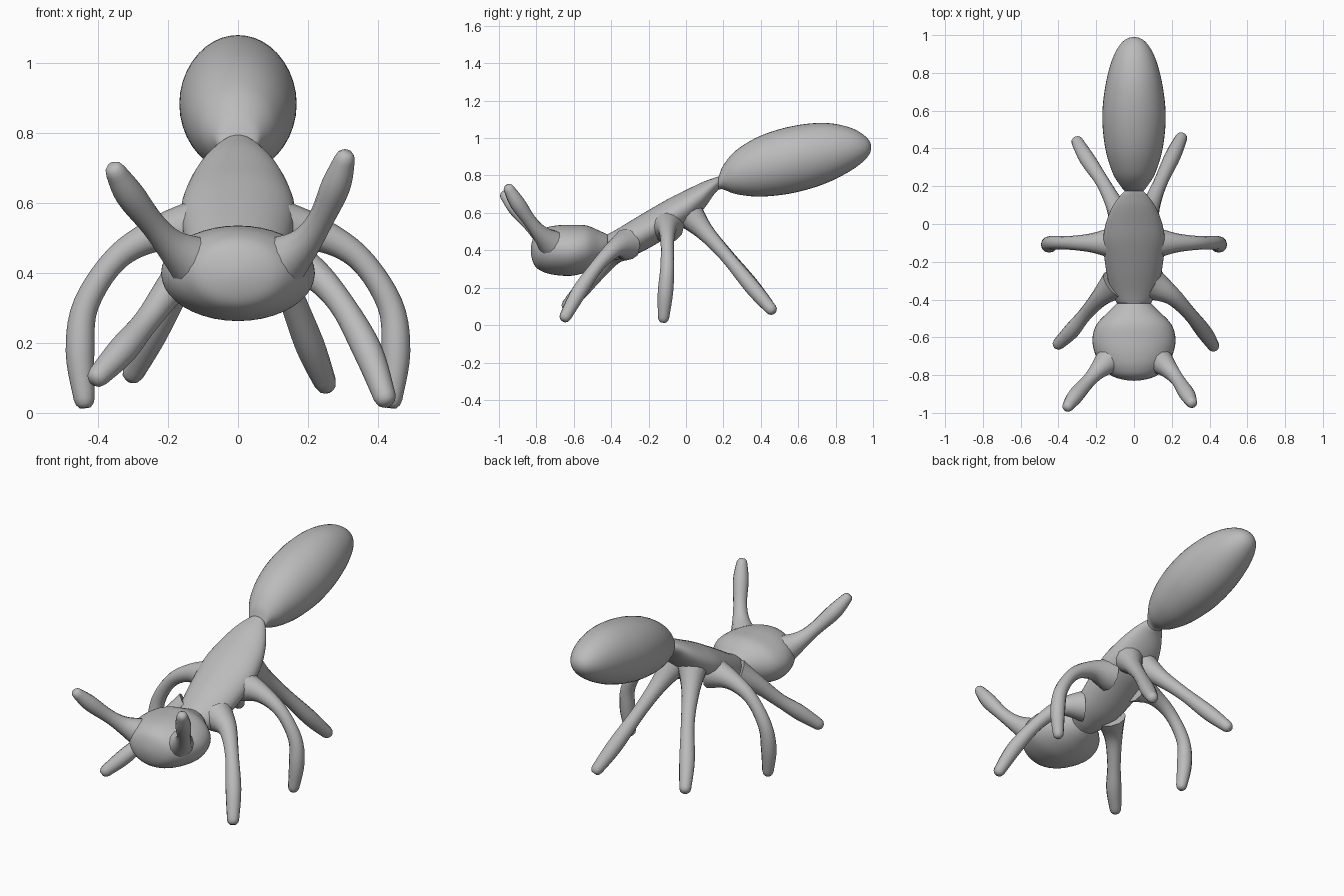
import bpy
import bmesh
import math
from mathutils import Vector

cube = bpy.data.objects.get("Cube")
if cube:
    bpy.data.objects.remove(cube, do_unlink=True)

GREY = (0.5, 0.5, 0.5, 1.0)
clay = bpy.data.materials.new("plain grey")
clay.use_nodes = True
clay.diffuse_color = GREY
clay.node_tree.nodes["Principled BSDF"].inputs["Base Color"].default_value = GREY


def spline(rows, steps):
    """Smooth curve through rows of numbers, with the first and last rows repeated as given."""
    result = []
    for i in range(1, len(rows) - 2):
        a, b, c, d = (Vector(rows[i + k]) for k in (-1, 0, 1, 2))
        for s in range(steps):
            t = s / steps
            result.append(b + (c - a) * (t / 2)
                          + (a * 2 - b * 5 + c * 4 - d) * (t * t / 2)
                          + (b * 3 - a - c * 3 + d) * (t ** 3 / 2))
    result.append(Vector(rows[-2]))
    return result


def skin(name, rings, sides):
    """Skin a chain of (centre, axis u, axis v) ellipses and cap both ends."""
    bm = bmesh.new()
    loops = []
    for centre, u, v in rings:
        angles = [2 * math.pi * k / sides for k in range(sides)]
        loops.append([bm.verts.new(centre + u * math.cos(a) + v * math.sin(a)) for a in angles])
    for low, high in zip(loops, loops[1:]):
        for k in range(sides):
            n = (k + 1) % sides
            bm.faces.new((low[k], low[n], high[n], high[k]))
    bm.faces.new(loops[0])
    bm.faces.new(loops[-1])
    bmesh.ops.remove_doubles(bm, verts=bm.verts, dist=0.0005)
    bmesh.ops.recalc_face_normals(bm, faces=bm.faces)
    mesh = bpy.data.meshes.new(name)
    bm.to_mesh(mesh)
    bm.free()
    mesh.materials.append(clay)
    obj = bpy.data.objects.new(name, mesh)
    bpy.context.collection.objects.link(obj)
    bpy.ops.object.select_all(action="DESELECT")
    obj.select_set(True)
    bpy.context.view_layer.objects.active = obj
    bpy.ops.object.shade_smooth_by_angle(angle=math.radians(60))


def mirrored_end(end, inner):
    """Extra row past an end: rounds off a closed tip, extends an open one."""
    if end[2] == 0:
        return (inner[0], inner[1], -inner[2], -inner[3])
    return tuple(2 * e - i for e, i in zip(end, inner))


def body_part(name, rows):
    """Rows hold y, middle height, half width, half height."""
    rows = [mirrored_end(rows[0], rows[1])] + rows + [mirrored_end(rows[-1], rows[-2])]
    skin(name, [(Vector((0, y, z)), Vector((w, 0, 0)), Vector((0, 0, h)))
                for y, z, w, h in spline(rows, 6)], 40)


def limb(name, points, radii):
    """Tube through the points, flared at the root and blunt at the tip."""
    rows = [(*p, r) for p, r in zip(points, radii)]
    curve = spline([rows[0]] + rows + [rows[-1]], 5)
    last = curve[-1]
    direction = (last - curve[-2]).to_3d().normalized()
    # rounded toe
    for reach, size in ((0.015, 0.85), (0.026, 0.5)):
        end = last.to_3d() + direction * reach
        curve.append(Vector((*end, last.w * size)))
    rings = []
    for i, c in enumerate(curve):
        tangent = (curve[min(i + 1, len(curve) - 1)] - curve[max(i - 1, 0)]).to_3d().normalized()
        u = tangent.cross(Vector((0, 1, 0))).normalized()
        rings.append((c.to_3d(), u * c.w, tangent.cross(u) * c.w))
    skin(name, rings, 12)


# Head, thorax and abdomen share their end sections
neck = (-0.42, 0.415, 0.09, 0.07)
waist = (0.175, 0.76, 0.05, 0.035)

body_part("head", [
    (-0.83, 0.4, 0, 0), (-0.81, 0.4, 0.105, 0.08), (-0.76, 0.4, 0.165, 0.117),
    (-0.69, 0.4, 0.205, 0.133), (-0.61, 0.4, 0.22, 0.136), (-0.53, 0.408, 0.197, 0.124),
    (-0.46, 0.41, 0.13, 0.093), neck])

body_part("thorax", [
    neck, (-0.36, 0.435, 0.12, 0.083), (-0.25, 0.485, 0.147, 0.1),
    (-0.1, 0.57, 0.163, 0.102), (0, 0.625, 0.15, 0.097),
    (0.09, 0.69, 0.115, 0.075), (0.15, 0.743, 0.073, 0.044), waist])

body_part("abdomen", [
    waist, (0.2, 0.79, 0.07, 0.065), (0.27, 0.818, 0.113, 0.118), (0.4, 0.85, 0.152, 0.163),
    (0.57, 0.885, 0.168, 0.179), (0.74, 0.918, 0.15, 0.163), (0.88, 0.94, 0.112, 0.115),
    (0.965, 0.948, 0.06, 0.056), (0.99, 0.95, 0, 0)])

# Feelers: the two sides are posed slightly differently
feeler_radii = (0.09, 0.05, 0.037, 0.042, 0.03)
limb("left_feeler", [(0.11, -0.7, 0.42), (0.185, -0.77, 0.48), (0.235, -0.83, 0.55),
                     (0.28, -0.9, 0.65), (0.305, -0.945, 0.725)], feeler_radii)
limb("right_feeler", [(-0.11, -0.7, 0.42), (-0.185, -0.77, 0.475), (-0.24, -0.83, 0.535),
                      (-0.31, -0.91, 0.625), (-0.35, -0.965, 0.69)], feeler_radii)

# Legs
leg_radii = (0.085, 0.05, 0.037, 0.042, 0.032)
limb("left_front_leg", [(0.1, -0.32, 0.43), (0.2, -0.38, 0.41), (0.29, -0.47, 0.32),
                        (0.37, -0.57, 0.18), (0.42, -0.645, 0.045)], leg_radii)
limb("right_front_leg", [(-0.1, -0.32, 0.43), (-0.18, -0.39, 0.37), (-0.26, -0.48, 0.265),
                         (-0.33, -0.565, 0.18), (-0.4, -0.635, 0.105)], leg_radii)
limb("left_hind_leg", [(0.05, 0.01, 0.6), (0.09, 0.1, 0.5), (0.14, 0.22, 0.365),
                       (0.205, 0.36, 0.195), (0.25, 0.455, 0.085)], leg_radii)
limb("right_hind_leg", [(-0.05, 0.01, 0.6), (-0.1, 0.1, 0.5), (-0.165, 0.22, 0.37),
                        (-0.245, 0.34, 0.225), (-0.3, 0.435, 0.115)], leg_radii)

middle_radii = (0.09, 0.052, 0.036, 0.037, 0.041, 0.03)
for side, name in ((1, "left_middle_leg"), (-1, "right_middle_leg")):
    limb(name, [(side * x, y, z) for x, y, z in (
        (0.1, -0.1, 0.53), (0.22, -0.1, 0.515), (0.345, -0.1, 0.445),
        (0.435, -0.1, 0.31), (0.452, -0.11, 0.175), (0.44, -0.12, 0.04))], middle_radii)
